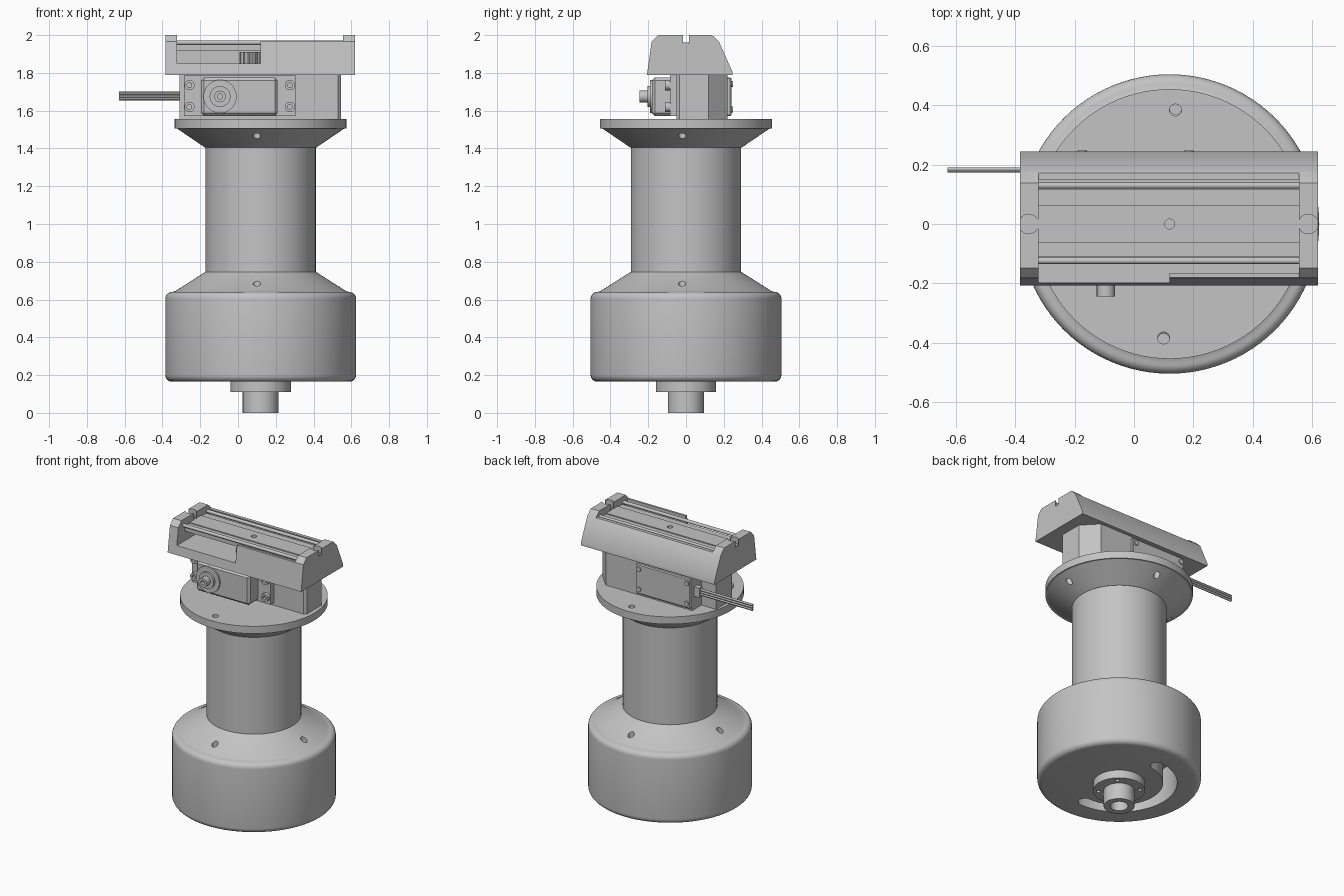
import bpy, bmesh
from math import pi, sin, cos, radians
from mathutils import Matrix, Vector

cube = bpy.data.objects.get("Cube")
if cube:
    bpy.data.objects.remove(cube, do_unlink=True)

grey = bpy.data.materials.new("light_grey")
grey.use_nodes = True
GREY = (0.55, 0.55, 0.55, 1)
grey.diffuse_color = GREY
grey.node_tree.nodes["Principled BSDF"].inputs["Base Color"].default_value = GREY

AX = 0.12  # x of the turned body's axis


def finish(name, bm):
    bmesh.ops.recalc_face_normals(bm, faces=bm.faces)
    me = bpy.data.meshes.new(name)
    bm.to_mesh(me)
    bm.free()
    me.materials.append(grey)
    me.shade_smooth()
    me.set_sharp_from_angle(angle=radians(30))
    ob = bpy.data.objects.new(name, me)
    bpy.context.collection.objects.link(ob)
    return ob


def lathe(name, profile, steps=96):
    bm = bmesh.new()
    vs = [bm.verts.new((AX + r, 0, z)) for r, z in profile]
    es = [bm.edges.new(p) for p in zip(vs, vs[1:])]
    bmesh.ops.spin(bm, geom=vs + es, cent=(AX, 0, 0), axis=(0, 0, 1),
                   angle=2 * pi, steps=steps, use_merge=False)
    bmesh.ops.remove_doubles(bm, verts=bm.verts, dist=1e-5)
    return finish(name, bm)


def prism(name, outline, axis, lo, hi):
    """Extrude an outline: (y, z) along X or (x, y) along Z."""
    bm = bmesh.new()
    place = (lambda a, b: (lo, a, b)) if axis == "X" else (lambda a, b: (a, b, lo))
    face = bm.faces.new([bm.verts.new(place(*p)) for p in outline])
    new = bmesh.ops.extrude_face_region(bm, geom=[face])["geom"]
    step = Vector((hi - lo, 0, 0) if axis == "X" else (0, 0, hi - lo))
    bmesh.ops.translate(bm, vec=step, verts=[v for v in new if isinstance(v, bmesh.types.BMVert)])
    return finish(name, bm)


def box(name, x, y, z, bevel=0):
    bm = bmesh.new()
    bmesh.ops.create_cube(bm, size=1)
    for v in bm.verts:
        v.co = [s[0] + (c + 0.5) * (s[1] - s[0]) for c, s in zip(v.co, (x, y, z))]
    if bevel:
        bmesh.ops.bevel(bm, geom=bm.edges[:], offset=bevel, segments=1, affect="EDGES")
    return finish(name, bm)


def rod(name, start, end, r, sides=24):
    a, b = Vector(start), Vector(end)
    bm = bmesh.new()
    turn = (b - a).to_track_quat("Z", "Y").to_matrix().to_4x4()
    bmesh.ops.create_cone(bm, cap_ends=True, segments=sides, radius1=r, radius2=r,
                          depth=(b - a).length, matrix=Matrix.Translation((a + b) / 2) @ turn)
    return finish(name, bm)


def cut(ob, cutters):
    for c in cutters:
        m = ob.modifiers.new("cut", "BOOLEAN")
        m.operation, m.solver, m.object = "DIFFERENCE", "EXACT", c
    bpy.context.view_layer.update()
    me = bpy.data.meshes.new_from_object(ob.evaluated_get(bpy.context.evaluated_depsgraph_get()))
    ob.modifiers.clear()
    ob.data = me
    me.shade_smooth()
    me.set_sharp_from_angle(angle=radians(30))
    for c in cutters:
        bpy.data.objects.remove(c, do_unlink=True)


def polar(r, deg, cx=AX, cy=0):
    return (cx + r * cos(radians(deg)), cy + r * sin(radians(deg)))


def hole_ring(r, z0, z1, size, count=4, turn=-3):
    pts = [polar(r, turn + 360 / count * k) for k in range(count)]
    return [rod("cutter", (*p, z0), (*p, z1), size) for p in pts]


# Hollow drive shaft and flange below the housing
hub = lathe("shaft_hub", [(0, 0.12), (0.055, 0.12), (0.055, 0), (0.095, 0), (0.095, 0.11),
                          (0.16, 0.11), (0.16, 0.17), (0, 0.17)], 64)
cut(hub, hole_ring(0.128, 0.09, 0.14, 0.013, turn=45))

# Wide housing with rounded rims, sloped shoulder and curved slot underneath
R, RND = 0.505, 0.035
lower = [(R - RND + RND * sin(t * pi / 12), 0.165 + RND - RND * cos(t * pi / 12)) for t in range(7)]
upper = [(R - RND + RND * cos(t * pi / 12), 0.605 + RND * sin(t * pi / 12)) for t in range(7)]
housing = lathe("housing", [(0, 0.165)] + lower + upper + [(0.452, 0.645), (0.295, 0.745), (0, 0.745)])
A0, A1, RM, HW = 98, 272, 0.315, 0.043
slot = [polar(RM + HW, A0 + (A1 - A0) * k / 32) for k in range(33)]
slot += [polar(HW, A1 + 22.5 * k, *polar(RM, A1)) for k in range(1, 8)]
slot += [polar(RM - HW, A1 - (A1 - A0) * k / 32) for k in range(33)]
slot += [polar(HW, A0 + 180 + 22.5 * k, *polar(RM, A0)) for k in range(1, 8)]
cut(housing, [prism("cutter", slot, "Z", 0.1, 0.4)] + hole_ring(0.39, 0.6, 0.8, 0.02))

# Column, flaring into the turntable disc
lathe("column", [(0, 0.74), (0.292, 0.74), (0.292, 1.41), (0, 1.41)])
disc = lathe("turntable_disc", [(0, 1.4), (0.295, 1.405), (0.442, 1.505), (0.455, 1.505),
                                (0.455, 1.555), (0, 1.555)])
cut(disc, hole_ring(0.385, 1.35, 1.65, 0.02))

# Bracket that holds the servo
plan = [(-0.31, -0.05), (0.53, -0.05), (0.545, -0.035), (0.545, 0.12), (0.45, 0.22),
        (-0.2, 0.22), (-0.2, 0.12), (-0.31, 0.12)]
prism("servo_bracket", plan, "Z", 1.55, 1.795)

# Servo: body, ears, screws, output boss, splined shaft and back cover
box("servo_body", (-0.195, 0.21), (-0.18, -0.04), (1.572, 1.775), 0.015)
box("servo_ears", (-0.285, 0.305), (-0.085, -0.04), (1.572, 1.785))
for x in (-0.257, 0.275):
    for z in (1.62, 1.735):
        screw = rod("ear_screw", (x, -0.05, z), (x, -0.11, z), 0.027)
        cut(screw, [rod("cutter", (x, -0.09, z), (x, -0.12, z), 0.014, 6)])
SX, SZ = -0.095, 1.675
rod("output_boss", (SX, -0.17, SZ), (SX, -0.19, SZ), 0.088, 48)
rod("output_collar", (SX, -0.17, SZ), (SX, -0.205, SZ), 0.055, 40)
spline = rod("output_spline", (SX, -0.17, SZ), (SX, -0.245, SZ), 0.031, 20)
cut(spline, [rod("cutter", (SX, -0.22, SZ), (SX, -0.26, SZ), 0.014)])
box("servo_back_cover", (-0.2, 0.21), (0.21, 0.24), (1.572, 1.775), 0.006)
for x in (-0.175, 0.185):
    for z in (1.605, 1.742):
        rod("cover_screw", (x, 0.23, z), (x, 0.248, z), 0.016)

# Cable: three parallel wires leaving a small grommet
box("cable_grommet", (-0.24, -0.19), (0.165, 0.2), (1.645, 1.71))
for k in range(3):
    z = 1.662 + 0.0155 * k
    rod("cable_wire", (-0.63, 0.182, z), (-0.2, 0.182, z), 0.008, 12)

# Slide head: sloped tray with raised ends, open at the front on one half
side = [(-0.207, 1.79), (0.245, 1.79), (0.245, 1.808), (0.175, 1.965), (0.138, 2.0),
        (-0.148, 2.0), (-0.182, 1.965)]
head = prism("slide_head", side, "X", -0.385, 0.62)
X0, X1 = -0.322, 0.557
cutters = [box("cutter", (X0, X1), (-0.165, 0.15), (1.85, 2.1)),
           box("cutter", (X0, X1), (-0.3, 0.3), (1.967, 2.1)),
           box("cutter", (X0, AX), (-0.3, -0.1), (1.85, 2.1))]
for x in (-0.355, 0.588):
    cutters += [box("cutter", (x - 0.06, x + 0.06), (-0.015, 0.015), (1.957, 2.1)),
                rod("cutter", (x, 0, 1.957), (x, 0, 2.1), 0.033, 32)]
cut(head, cutters)
for x in (-0.355, 0.588):
    ring = rod("end_screw", (x, 0, 1.94), (x, 0, 1.962), 0.026)
    cut(ring, [rod("cutter", (x, 0, 1.95), (x, 0, 1.98), 0.016)])

# Slide platform with centre strip, guide rods and driving gear
platform = box("slide_platform", (X0, X1), (-0.112, 0.118), (1.915, 1.95))
strip = box("centre_strip", (X0, X1), (-0.062, 0.063), (1.94, 1.956))
for part in (platform, strip):
    cut(part, [rod("cutter", (AX, 0, 1.9), (AX, 0, 2.0), 0.017)])
for y in (-0.124, 0.13):
    rod("guide_rod", (X0, y, 1.96), (X1, y, 1.96), 0.011, 16)
TEETH = 20
gear = [polar(0.112 if k % 4 < 2 else 0.09, 360 * k / (4 * TEETH)) for k in range(4 * TEETH)]
prism("drive_gear", gear, "Z", 1.845, 1.91)
